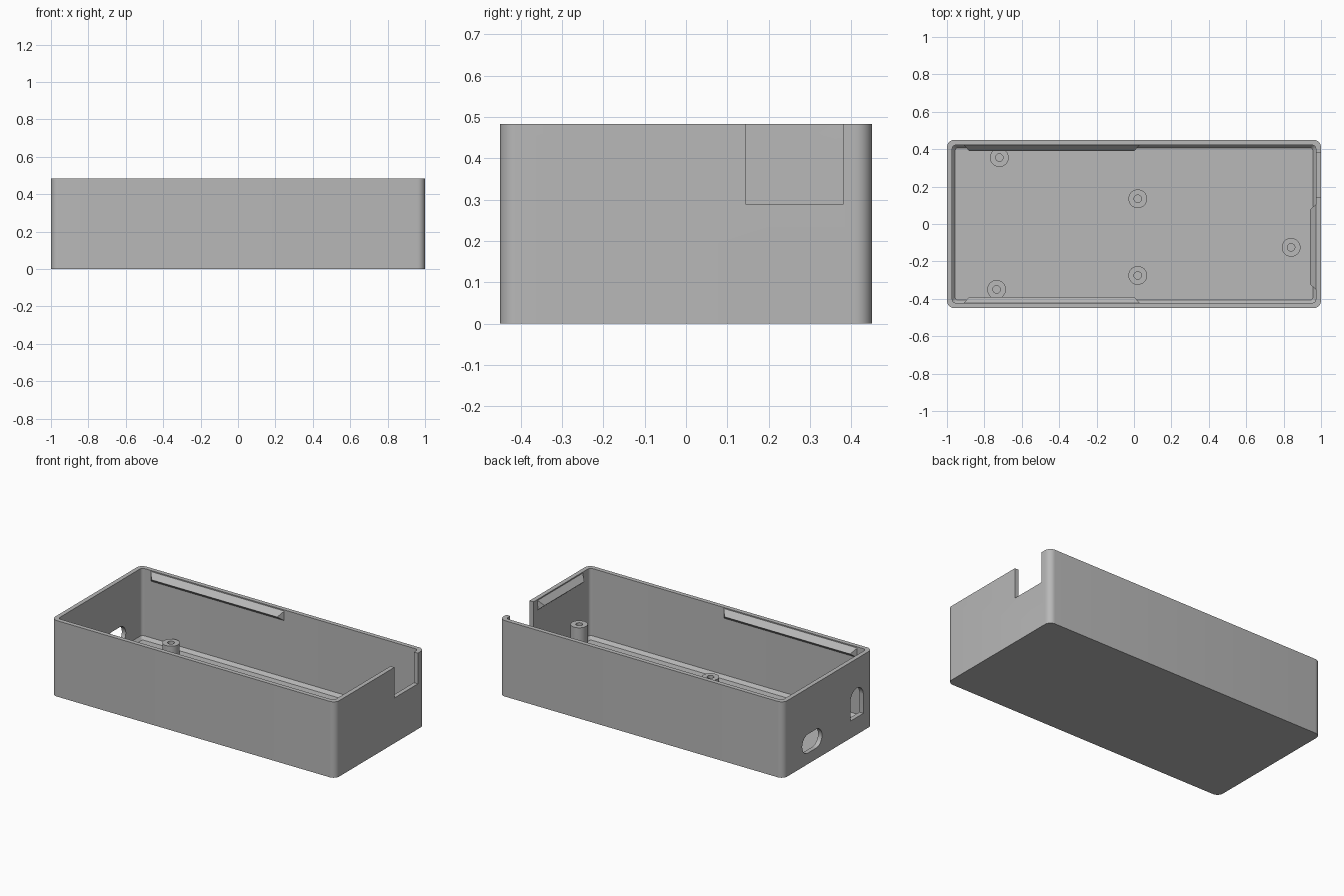
import bpy, bmesh, math

cube = bpy.data.objects.get("Cube")
if cube:
    bpy.data.objects.remove(cube, do_unlink=True)

grey = bpy.data.materials.new("plain_grey")
grey.use_nodes = True
COLOUR = (0.48, 0.48, 0.48, 1)
grey.diffuse_color = COLOUR
grey.node_tree.nodes["Principled BSDF"].inputs["Base Color"].default_value = COLOUR

HEIGHT, FLOOR = 0.483, 0.035
WALL_X, WALL_Y = 0.972, 0.422   # inner wall faces


def skin(name, rings):
    """Closed solid through rings of equal point count, capped at both ends."""
    bm = bmesh.new()
    loops = [[bm.verts.new(p) for p in ring] for ring in rings]
    for a, b in zip(loops, loops[1:]):
        for i in range(len(a)):
            j = (i + 1) % len(a)
            bm.faces.new((a[i], a[j], b[j], b[i]))
    bm.faces.new(loops[0])
    bm.faces.new(loops[-1])
    bmesh.ops.recalc_face_normals(bm, faces=bm.faces)
    mesh = bpy.data.meshes.new(name)
    bm.to_mesh(mesh)
    bm.free()
    mesh.materials.append(grey)
    obj = bpy.data.objects.new(name, mesh)
    bpy.context.collection.objects.link(obj)
    return obj


def activate(obj):
    bpy.ops.object.select_all(action="DESELECT")
    obj.select_set(True)
    bpy.context.view_layer.objects.active = obj


def smooth(obj):
    activate(obj)
    bpy.ops.object.shade_smooth_by_angle(angle=math.radians(30))


def rounded_rect(hx, hy, r, z, steps=8):
    points = []
    for k, (sx, sy) in enumerate([(1, 1), (-1, 1), (-1, -1), (1, -1)]):
        for i in range(steps + 1):
            a = math.pi / 2 * (k + i / steps)
            points.append((sx * (hx - r) + r * math.cos(a),
                           sy * (hy - r) + r * math.sin(a), z))
    return points


def arc(cy, cz, r, start, end, steps=16):
    angles = [math.radians(start + (end - start) * i / steps) for i in range(steps + 1)]
    return [(cy + r * math.cos(a), cz + r * math.sin(a)) for a in angles]


def circle(x, y, z, r, n=32):
    return [(x + r * math.cos(2 * math.pi * i / n),
             y + r * math.sin(2 * math.pi * i / n), z) for i in range(n)]


def cut_through(obj, outline, side):
    """Cut a y-z outline through the end wall on the given side of x."""
    cutter = skin("wall_cutter", [[(side * x, y, z) for y, z in outline] for x in (0.9, 1.1)])
    cutter.hide_render = True
    activate(obj)
    mod = obj.modifiers.new("cut", "BOOLEAN")
    mod.operation, mod.solver, mod.object = "DIFFERENCE", "EXACT", cutter
    bpy.ops.object.modifier_apply(modifier=mod.name)
    bpy.data.objects.remove(cutter, do_unlink=True)


# Open tray with rounded corners and a chamfer around the floor
tray = skin("tray", [
    rounded_rect(1, 0.45, 0.04, 0),
    rounded_rect(1, 0.45, 0.04, HEIGHT),
    rounded_rect(WALL_X, WALL_Y, 0.02, HEIGHT),
    rounded_rect(WALL_X, WALL_Y, 0.02, FLOOR + 0.02),
    rounded_rect(WALL_X - 0.016, WALL_Y - 0.016, 0.012, FLOOR),
])

# Notch in one end wall, slot and arched opening in the other
cut_through(tray, [(0.145, 0.288), (0.38, 0.288), (0.38, 0.6), (0.145, 0.6)], 1)
cut_through(tray, arc(0.2, 0.13, 0.06, -90, 90) + arc(0.12, 0.13, 0.06, 90, 270), -1)
cut_through(tray, [(-0.355, 0.11), (-0.225, 0.11)] + arc(-0.29, 0.23, 0.065, 0, 180), -1)
smooth(tray)

# Screw posts with blind holes
POSTS = [(-0.72, 0.355, 0.1), (0.02, 0.135, 0.1), (0.02, -0.275, 0.1),
         (-0.735, -0.35, 0.1), (0.84, -0.125, 0.273)]
for n, (x, y, top) in enumerate(POSTS, 1):
    smooth(skin(f"screw_post_{n}", [
        circle(x, y, FLOOR - 0.01, 0.05), circle(x, y, top, 0.05),
        circle(x, y, top, 0.02), circle(x, y, FLOOR + 0.005, 0.02)]))


# Wedge-shaped snap ridges under the rim, with tapered ends
def snap_ridge(name, start, end, place):
    depth, taper, sunk = 0.031, 0.028, 0.005
    section = [(-sunk, 0.476), (0, 0.476), (depth, 0.442), (0, 0.415), (-sunk, 0.415)]
    rings = [[place(t + s * taper * max(d, 0) / depth, d, z) for d, z in section]
             for t, s in ((start, 1), (end, -1))]
    skin(name, rings)


for name, s in (("front_snap_ridge", -1), ("back_snap_ridge", 1)):
    snap_ridge(name, -0.91, 0.03, lambda t, d, z: (t, s * (WALL_Y - d), z))
snap_ridge("left_snap_ridge", -0.35, 0.105, lambda t, d, z: (WALL_X - d, t, z))
